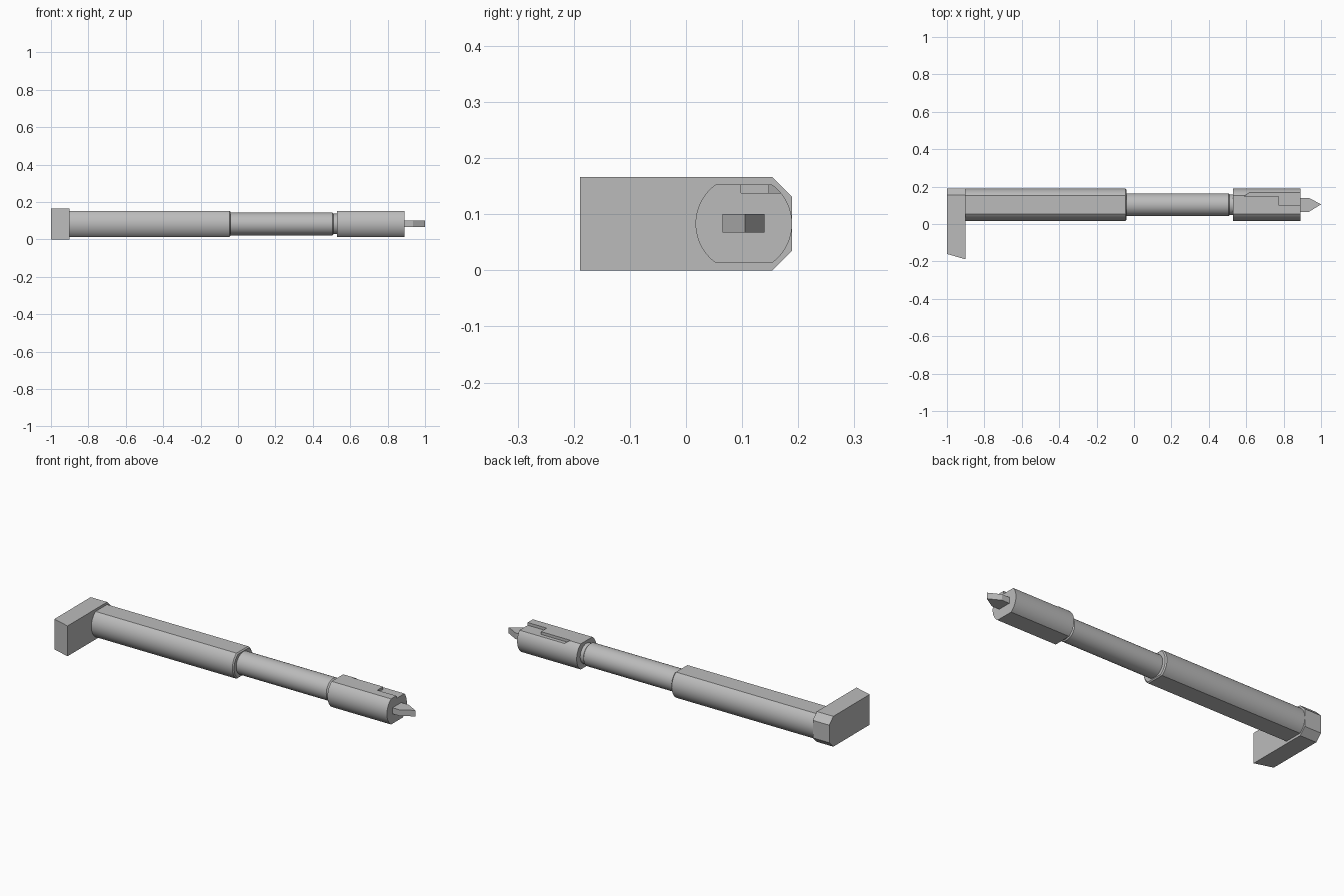
import bpy, bmesh, math

cube = bpy.data.objects.get("Cube")
if cube:
    bpy.data.objects.remove(cube)

AXIS_Y, AXIS_Z = 0.103, 0.083      # centre line of the rod
RADIUS, FLAT = 0.086, 0.07         # barrel radius and half height over its flats

grey = bpy.data.materials.new("plain_grey")
grey.use_nodes = True
colour = (0.5, 0.5, 0.5, 1)
grey.diffuse_color = colour
grey.node_tree.nodes["Principled BSDF"].inputs["Base Color"].default_value = colour


def loft(name, rings, smooth=False):
    """Skin a closed solid over matching rings of points."""
    bm = bmesh.new()
    loops = [[bm.verts.new(p) for p in ring] for ring in rings]
    n = len(loops[0])
    for a, b in zip(loops, loops[1:]):
        for i in range(n):
            j = (i + 1) % n
            bm.faces.new((a[i], a[j], b[j], b[i]))
    bm.faces.new(loops[0])
    bm.faces.new(loops[-1])
    bmesh.ops.recalc_face_normals(bm, faces=bm.faces)
    mesh = bpy.data.meshes.new(name)
    bm.to_mesh(mesh)
    bm.free()
    mesh.materials.append(grey)
    obj = bpy.data.objects.new(name, mesh)
    bpy.context.collection.objects.link(obj)
    if smooth:
        shade(obj)
    return obj


def shade(obj):
    bpy.ops.object.select_all(action="DESELECT")
    obj.select_set(True)
    bpy.context.view_layer.objects.active = obj
    bpy.ops.object.shade_smooth_by_angle(angle=math.radians(25))


def round_ring(x, r, steps=48):
    turn = [math.tau * i / steps for i in range(steps)]
    return [(x, AXIS_Y + r * math.cos(t), AXIS_Z + r * math.sin(t)) for t in turn]


def flatted_ring(x, inset=0, steps=20):
    """Circle with its top and bottom cut flat."""
    r, h = RADIUS - inset, FLAT - inset
    limit = math.asin(h / r)
    arc = [limit * (2 * i / steps - 1) for i in range(steps + 1)]
    turn = arc + [math.pi + t for t in arc]
    return [(x, AXIS_Y + r * math.cos(t), AXIS_Z + r * math.sin(t)) for t in turn]


def plate(name, outline, low, high):
    """Plan outline extruded between two heights."""
    return loft(name, [[(x, y, z) for x, y in outline] for z in (low, high)])


# Handle block: chamfered at the back, slanted at the front
HEIGHT, CHAMFER, BACK = 0.166, 0.035, 0.189
rings = []
for x, front in ((-1, -0.16), (-0.9, -BACK)):
    rings.append([(x, front, 0), (x, BACK - CHAMFER, 0), (x, BACK, CHAMFER),
                  (x, BACK, HEIGHT - CHAMFER), (x, BACK - CHAMFER, HEIGHT),
                  (x, front, HEIGHT)])
loft("handle_block", rings)

# Barrel with flats and a small end chamfer
loft("barrel", [flatted_ring(-0.9), flatted_ring(-0.046), flatted_ring(-0.04, 0.006)], True)

# Round shaft with a reduced neck
loft("shaft", [round_ring(x, r) for x, r in
               ((-0.045, 0.061), (0.505, 0.061), (0.511, 0.055), (0.535, 0.055))], True)

# Collar with a stepped slot in its upper back side
collar = loft("collar", [flatted_ring(0.53), flatted_ring(0.89)])
cutter = plate("slot_cutter", [(0.59, 0.148), (0.775, 0.148), (0.775, 0.098),
                               (0.92, 0.098), (0.92, 0.21), (0.67, 0.21)], 0.138, 0.2)
cutter.hide_render = True
slot = collar.modifiers.new("slot", "BOOLEAN")
slot.operation = "DIFFERENCE"
slot.solver = "EXACT"
slot.object = cutter
bpy.context.view_layer.objects.active = collar
bpy.ops.object.modifier_apply(modifier="slot")
bpy.data.objects.remove(cutter)
shade(collar)

# Flat pointed tip
plate("tip", [(0.885, 0.065), (0.935, 0.065), (1, 0.105), (0.935, 0.14), (0.885, 0.14)],
      0.067, 0.1)
